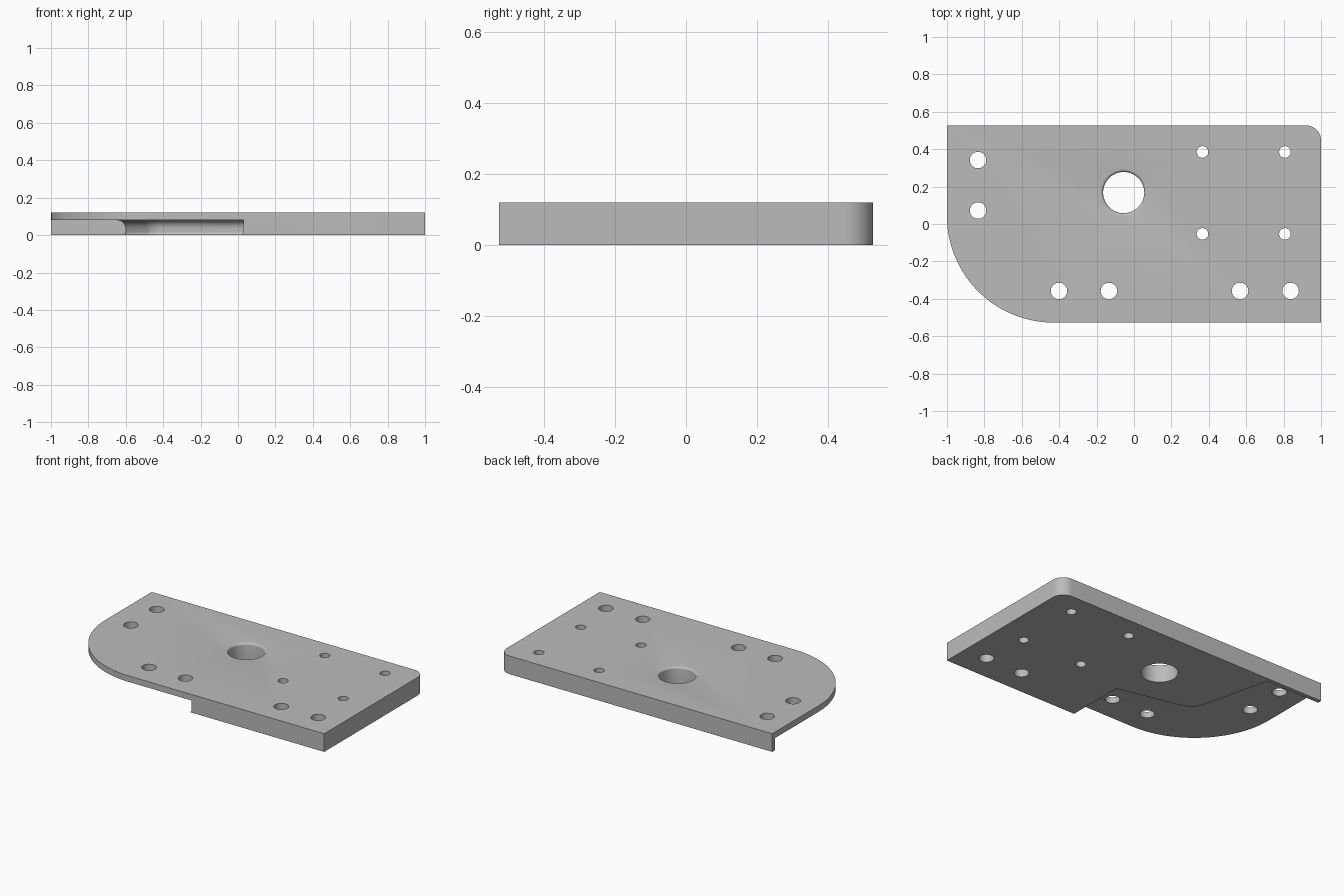
import bpy
import bmesh
from math import sin, cos, pi, radians

if "Cube" in bpy.data.objects:
    bpy.data.objects.remove(bpy.data.objects["Cube"])

T = 0.12        # plate thickness
HALF_Y = 0.527
RECESS = 0.08   # height of the underside recess


def arc(cx, cy, r, a0, a1, n):
    """Points of an arc, angles in degrees."""
    return [(cx + r * cos(radians(a0 + (a1 - a0) * i / n)),
             cy + r * sin(radians(a0 + (a1 - a0) * i / n))) for i in range(n + 1)]


def loft(name, sections):
    """Closed solid through a stack of (z, outline) sections."""
    bm = bmesh.new()
    rings = [[bm.verts.new((x, y, z)) for x, y in pts] for z, pts in sections]
    n = len(rings[0])
    for low, high in zip(rings, rings[1:]):
        for i in range(n):
            j = (i + 1) % n
            bm.faces.new((low[i], low[j], high[j], high[i]))
    bm.faces.new(rings[0][::-1])
    bm.faces.new(rings[-1])
    bmesh.ops.recalc_face_normals(bm, faces=bm.faces)
    mesh = bpy.data.meshes.new(name)
    bm.to_mesh(mesh)
    bm.free()
    obj = bpy.data.objects.new(name, mesh)
    bpy.context.collection.objects.link(obj)
    return obj


def cut(target, cutter):
    """Subtract the cutter for good and remove it."""
    cutter.hide_render = True
    mod = target.modifiers.new("cut", 'BOOLEAN')
    mod.operation = 'DIFFERENCE'
    mod.solver = 'EXACT'
    mod.object = cutter
    bpy.context.view_layer.objects.active = target
    bpy.ops.object.modifier_apply(modifier=mod.name)
    bpy.data.objects.remove(cutter)


def drill(x, y, r):
    circle = arc(x, y, r, 0, 352.5, 47)
    cut(plate, loft("hole_cutter", [(-0.1, circle), (T + 0.1, circle)]))


# Plate: one large and one small rounded corner
R, r = 0.57, 0.08
outline = ([(1, -HALF_Y)] + arc(1 - r, HALF_Y - r, r, 0, 90, 12)
           + [(-1, HALF_Y)] + arc(-1 + R, -HALF_Y + R, R, 180, 270, 40))
plate = loft("mounting_plate", [(0, outline), (T, outline)])


# Underside recess: hollowed wall around the hub, thin rib along the back
def recess_outline(d, lip):
    """d moves the slanted walls into the recess, lip moves the end wall."""
    end = 0.03 - lip
    return [(end, -0.7), (end, -0.13 - d), (-0.41 - 0.2 * d, -0.033 - d),
            (-0.437 - 0.45 * d, -0.02 - 0.9 * d), (-0.46 - 0.7 * d, -0.002 - 0.7 * d),
            (-0.475 - 0.9 * d, 0.017 - 0.45 * d), (-0.485 - d, 0.04 - 0.2 * d),
            (-0.6 - d, 0.5), (-1.2, 0.5), (-1.2, -0.7)]


levels = [(-0.05, recess_outline(0.008, 0.01)), (0, recess_outline(0.008, 0.01)),
          (0.015, recess_outline(0, 0))]
for i in range(6):
    a = i / 5 * pi / 2
    levels.append((0.035 + (RECESS - 0.035) * sin(a), recess_outline(0.045 * (1 - cos(a)), 0)))
cut(plate, loft("recess_cutter", levels))

# Large bore with a rounded upper rim
bx, by, br, f = -0.055, 0.168, 0.11, 0.015
bore = [(-0.1, arc(bx, by, br, 0, 355, 71))]
for i in range(6):
    a = i / 5 * pi / 2
    bore.append((T - f + f * sin(a), arc(bx, by, br + f * (1 - cos(a)), 0, 355, 71)))
bore.append((T + 0.1, bore[-1][1]))
cut(plate, loft("bore_cutter", bore))

# Four small holes in a square
for x in (0.366, 0.807):
    for y in (-0.053, 0.385):
        drill(x, y, 0.031)

# Paired bolt holes along the front and left edges
for x in (-0.401, -0.134, 0.567, 0.837):
    drill(x, -0.358, 0.044)
for y in (0.072, 0.342):
    drill(-0.834, y, 0.044)

# Material
grey = bpy.data.materials.new("plain_grey")
grey.use_nodes = True
grey.diffuse_color = (0.5, 0.5, 0.5, 1)
grey.node_tree.nodes["Principled BSDF"].inputs["Base Color"].default_value = (0.5, 0.5, 0.5, 1)
plate.data.materials.clear()
plate.data.materials.append(grey)
for p in plate.data.polygons:
    p.material_index = 0

bpy.ops.object.select_all(action='DESELECT')
plate.select_set(True)
bpy.context.view_layer.objects.active = plate
bpy.ops.object.shade_smooth_by_angle(angle=radians(25))
